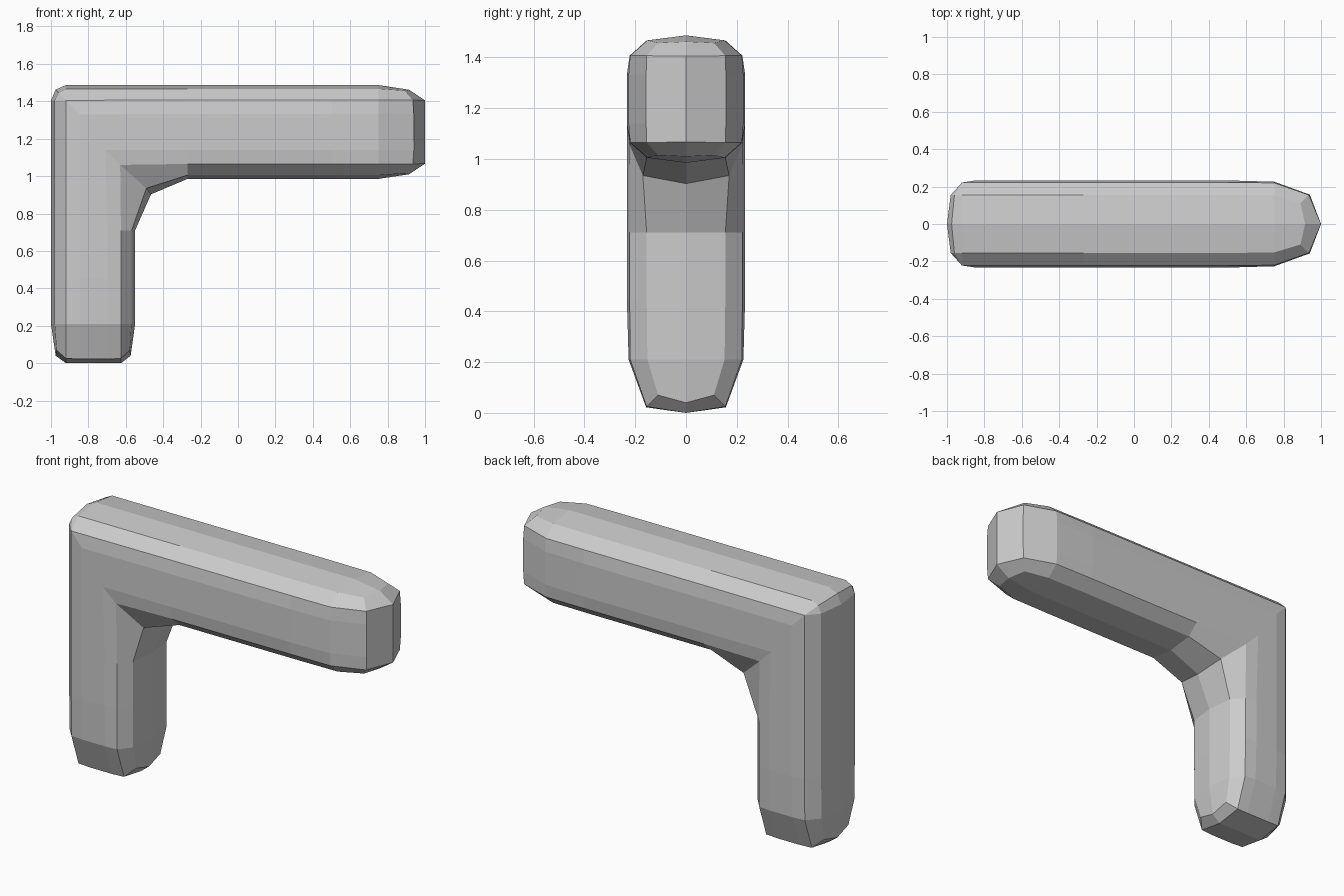
import bpy, bmesh

if "Cube" in bpy.data.objects:
    bpy.data.objects.remove(bpy.data.objects["Cube"])

# Half cross-section: (depth in from the edge, half width), edge towards middle
FULL = [(0, 0), (.02, .155), (.08, .222), (.155, .233)]
TAPER = [(0, 0), (.02, .152), (.08, .22), (.155, .226)]
TIP = [(.025, 0), (.03, .11), (.08, .155), (.155, .157)]
LEG_BACK = [.04, .07, .025, .022]
ARM_BACK = [.085, .11, .065, .06]


def leg(z, sec, back=(0, 0, 0, 0)):
    outer = [(-1 + d, -w, z + b) for (d, w), b in zip(sec, back)]
    inner = [(-.55 - d * .95, -w, z + b) for (d, w), b in zip(sec, back)]
    return outer + inner[::-1]


def arm(x, sec, back=(0, 0, 0, 0)):
    outer = [(x - b, -w, 1.487 - d) for (d, w), b in zip(sec, back)]
    inner = [(x - b, -w, .985 + d) for (d, w), b in zip(sec, back)]
    return outer + inner[::-1]


def corner(edge, shoulder):
    # Outer corner is rounded in three steps, the inner points are shared
    return [(edge[0], 0, edge[1]), (shoulder[0], -.155, shoulder[1]),
            (-.92, -.222, 1.405), (-.845, -.233, 1.33),
            (-.71, -.233, 1.14), (-.63, -.224, 1.06),
            (-.49, -.17, .935), (-.465, 0, .903)]


stations = [
    leg(0, TIP, LEG_BACK), leg(.21, TAPER), leg(.45, FULL), leg(.71, FULL),
    corner((-1, 1.405), (-.98, 1.405)),
    corner((-.975, 1.462), (-.96, 1.447)),
    corner((-.92, 1.487), (-.92, 1.467)),
    arm(-.27, FULL), arm(.5, FULL), arm(.75, TAPER), arm(1, TIP, ARM_BACK),
]

# Skin the front half between stations
bm = bmesh.new()
rings = [[bm.verts.new(p) for p in s] for s in stations]
for a, b in zip(rings, rings[1:]):
    for i in range(7):
        bm.faces.new((a[i], a[i + 1], b[i + 1], b[i]))

# Faceted end caps with a central ridge
for r, p, q in ((rings[0], (-.92, 0, 0), (-.625, 0, 0)),
                (rings[-1], (1, 0, 1.405), (1, 0, 1.067))):
    c, d = bm.verts.new(p), bm.verts.new(q)
    bm.faces.new((r[0], r[1], r[2], c))
    bm.faces.new((c, r[2], r[3], r[4], r[5], d))
    bm.faces.new((d, r[5], r[6], r[7]))

# Mirror to the back half and weld
geom = bm.verts[:] + bm.edges[:] + bm.faces[:]
bmesh.ops.mirror(bm, geom=geom, axis='Y', merge_dist=.0001)
bmesh.ops.remove_doubles(bm, verts=bm.verts[:], dist=.0005)
bmesh.ops.recalc_face_normals(bm, faces=bm.faces[:])

mesh = bpy.data.meshes.new("angled_bar")
bm.to_mesh(mesh)
bm.free()
bpy.context.collection.objects.link(bpy.data.objects.new("angled_bar", mesh))
